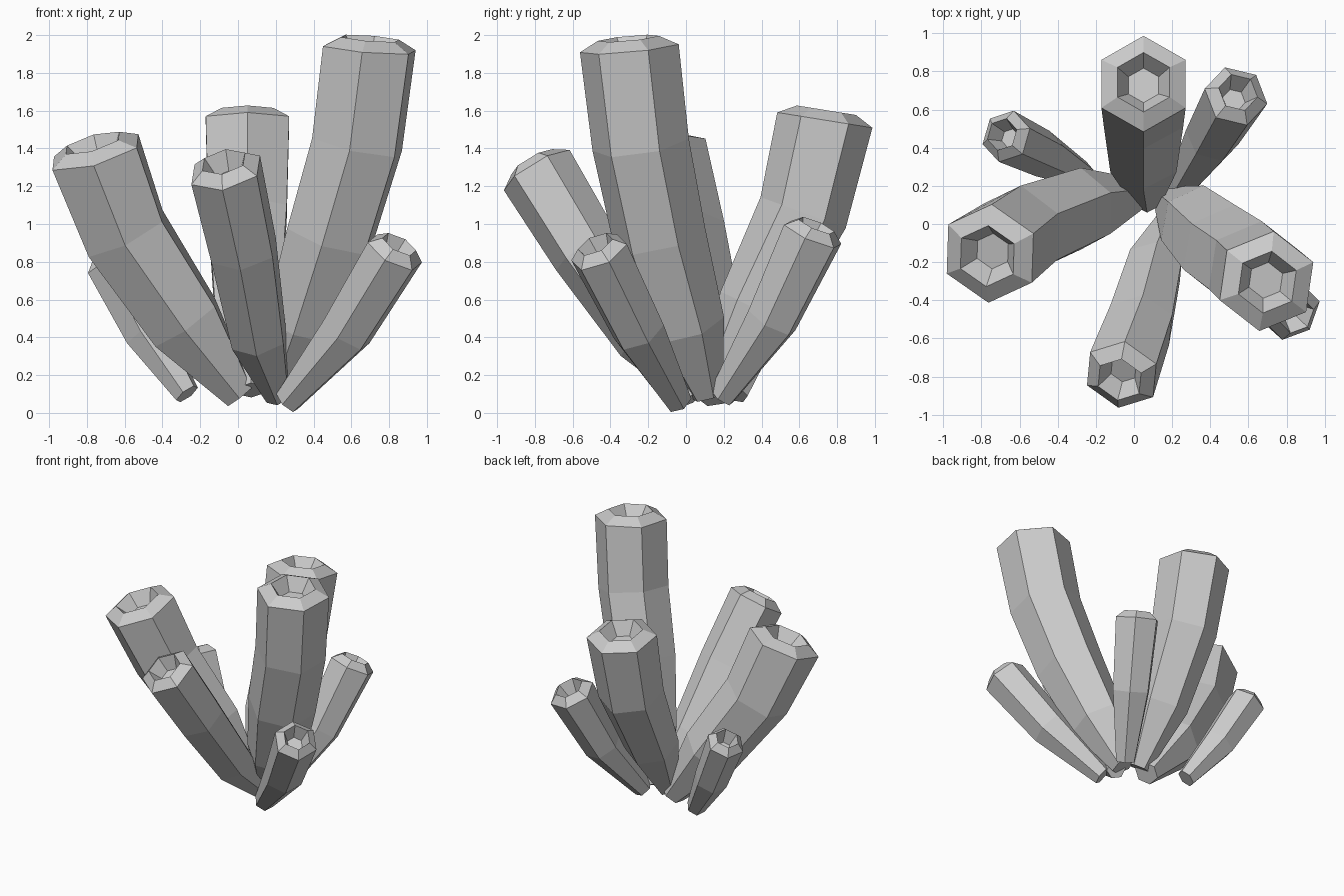
import bpy, bmesh, math
from mathutils import Vector

if "Cube" in bpy.data.objects:
    bpy.data.objects.remove(bpy.data.objects["Cube"])

UP = Vector((0, 0, 1))


def tube(name, path, radii, twist=0):
    """Six-sided bent tube with a bevelled rim and a shallow recessed mouth."""
    pts = [Vector(p) for p in path]
    n = len(pts)
    segs = [(b - a).normalized() for a, b in zip(pts, pts[1:])]
    # end directions continue the bend a little
    tans = [(segs[0] * 1.5 - segs[1] * 0.5).normalized()]
    tans += [(segs[i - 1] + segs[i]).normalized() for i in range(1, n - 1)]
    tans.append((segs[-1] * 1.3 - segs[-2] * 0.3).normalized())
    sections = list(zip(pts, tans, radii))
    # rim crest, then the mouth floor
    top, t, r = pts[-1], tans[-1], radii[-1]
    sections.append((top + t * 0.053, t, r * 0.62))
    sections.append((top - t * 0.05, t, r * 0.36))

    bm = bmesh.new()
    rings = []
    for c, t, r in sections:
        q = UP.rotation_difference(t)
        ring = []
        for k in range(6):
            a = math.radians(90 + twist + 60 * k)
            ring.append(bm.verts.new(c + q @ Vector((r * math.cos(a), r * math.sin(a), 0))))
        rings.append(ring)
    for lo, hi in zip(rings, rings[1:]):
        for k in range(6):
            j = (k + 1) % 6
            bm.faces.new((lo[k], lo[j], hi[j], hi[k]))
    bm.faces.new(rings[0][::-1])
    bm.faces.new(rings[-1])
    me = bpy.data.meshes.new(name)
    bm.to_mesh(me)
    bm.free()
    ob = bpy.data.objects.new(name, me)
    bpy.context.collection.objects.link(ob)


# Large tubes
tube("tall_tube",
     [(0.19, 0.11, 0.10), (0.33, 0.0, 0.46), (0.485, -0.14, 0.93), (0.63, -0.24, 1.42), (0.695, -0.30, 1.93)],
     [0.09, 0.21, 0.25, 0.26, 0.265], -8)
tube("left_tube",
     [(0.01, 0.15, 0.09), (-0.28, 0.08, 0.48), (-0.595, -0.04, 0.95), (-0.755, -0.155, 1.38)],
     [0.09, 0.22, 0.25, 0.268], -4)
tube("back_tube",
     [(0.07, 0.13, 0.12), (0.05, 0.36, 0.55), (0.05, 0.62, 1.06), (0.05, 0.735, 1.55)],
     [0.08, 0.20, 0.24, 0.255])
tube("front_tube",
     [(0.21, 0.05, 0.09), (0.11, -0.22, 0.40), (0.03, -0.53, 0.86), (-0.065, -0.79, 1.285)],
     [0.07, 0.16, 0.19, 0.205], -8)

# Small tubes
tube("right_small_tube",
     [(0.26, -0.04, 0.06), (0.575, -0.25, 0.43), (0.83, -0.46, 0.85)],
     [0.075, 0.145, 0.162], -15)
tube("back_right_small_tube",
     [(0.24, 0.19, 0.09), (0.41, 0.455, 0.49), (0.535, 0.67, 0.945)],
     [0.075, 0.145, 0.17], 18)
tube("back_left_small_tube",
     [(-0.27, 0.26, 0.10), (-0.48, 0.37, 0.42), (-0.67, 0.46, 0.79)],
     [0.07, 0.125, 0.14], -15)
